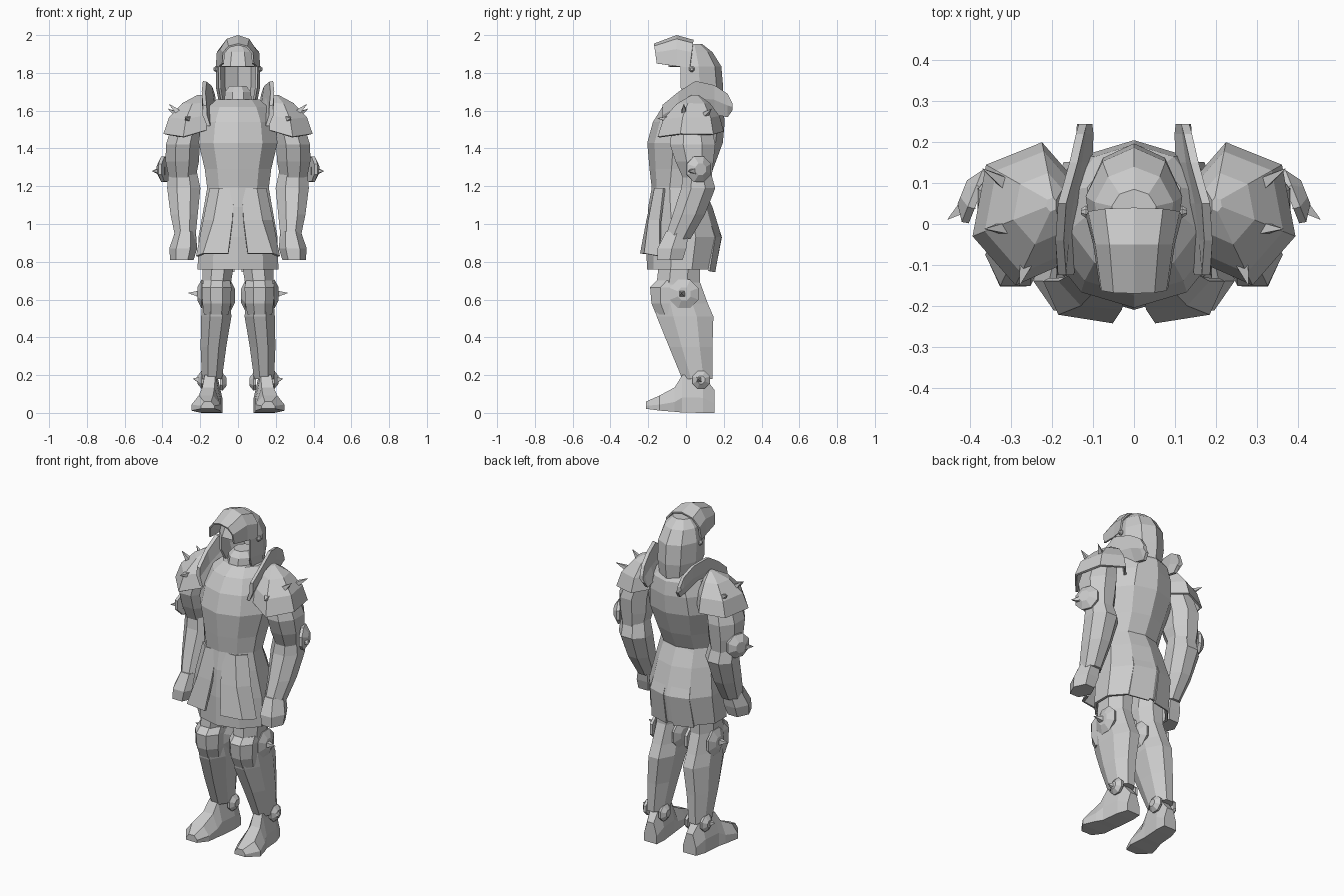
import bpy, bmesh
from math import sin, cos, pi
from mathutils import Vector


def skin(name, rows, closed=True, caps=True, mirror=False, thick=0, drop=None):
    """Bridge rows of points into a flat-faced surface."""
    bm = bmesh.new()
    vs = [[bm.verts.new(p) for p in r] for r in rows]
    n = len(rows[0])
    for i in range(len(rows) - 1):
        for j in range(n if closed else n - 1):
            if drop and drop(i, j):
                continue
            k = (j + 1) % n
            bm.faces.new((vs[i][j], vs[i][k], vs[i + 1][k], vs[i + 1][j]))
    if closed and caps in (True, 'start'):
        bm.faces.new(vs[0])
    if closed and caps in (True, 'end'):
        bm.faces.new(vs[-1])
    bmesh.ops.recalc_face_normals(bm, faces=bm.faces)
    me = bpy.data.meshes.new(name)
    bm.to_mesh(me)
    bm.free()
    ob = bpy.data.objects.new(name, me)
    bpy.context.collection.objects.link(ob)
    if thick:
        s = ob.modifiers.new("Thickness", 'SOLIDIFY')
        s.thickness = thick
        s.offset = -1
    if mirror:
        ob.modifiers.new("Mirror", 'MIRROR')
    return ob


def ring(cx, cy, z, rx, ry, n=8, start=pi / 8):
    """Horizontal polygon ring."""
    k = 1 / cos(pi / n) if n == 8 else 1
    return [(cx + rx * k * cos(start + 2 * pi * i / n),
             cy + ry * k * sin(start + 2 * pi * i / n), z) for i in range(n)]


def loft(name, data, n=8, start=pi / 8, **kw):
    return skin(name, [ring(*d, n, start) for d in data], **kw)


def turned(name, base, tip, stations, n):
    """Rings around the axis base-tip; stations are (fraction, radius)."""
    a, b = Vector(base), Vector(tip)
    q = (b - a).to_track_quat('Z', 'Y')
    rows = [[a.lerp(b, t) + q @ Vector((r * cos(2 * pi * (i + .5) / n), r * sin(2 * pi * (i + .5) / n), 0))
             for i in range(n)] for t, r in stations]
    return skin(name, rows, mirror=True)


def spike(name, base, tip, r=.021):
    turned(name, base, tip, [(0, r), (1, .001)], 4)


def disk(name, base, tip, r):
    turned(name, base, tip, [(0, r * .95), (.4, r), (1, r * .45)], 8)


# Breastplate
loft("breastplate", [
    (0, -.045, 1.18, .17, .135), (0, -.025, 1.29, .185, .168),
    (0, -.005, 1.43, .22, .2), (0, .015, 1.54, .205, .19),
    (0, .035, 1.62, .165, .16), (0, .055, 1.66, .12, .11)], n=10, start=pi / 10)

# Skirt and its front and back plates
loft("skirt", [
    (0, -.045, 1.2, .17, .135), (0, -.03, 1.09, .19, .17),
    (0, -.01, .93, .22, .2), (0, -.025, .76, .225, .182)],
    n=10, start=pi / 10, caps='start', thick=.015)
skin("front_skirt_plate", [
    [(.02, -.172, 1.19), (.1, -.168, 1.19), (.15, -.12, 1.19)],
    [(.03, -.21, 1.02), (.13, -.2, 1.02), (.185, -.14, 1.02)],
    [(.052, -.243, .845), (.185, -.222, .845), (.222, -.14, .83)]],
    closed=False, mirror=True, thick=.015)
skin("back_skirt_plate", [
    [(.012, .09, 1.19), (.1, .07, 1.19)],
    [(.02, .188, .93), (.13, .155, .93)],
    [(.022, .155, .745), (.14, .125, .75)]], closed=False, mirror=True, thick=.01)

# Helmet with an open face
loft("helmet", [
    (0, .07, 1.63, .1, .115), (0, .047, 1.72, .118, .15), (0, .042, 1.835, .12, .145),
    (0, .035, 1.91, .098, .105), (0, .035, 1.953, .055, .05)],
    n=9, start=pi / 2, caps='end', thick=.012, drop=lambda i, j: i < 2 and j in (3, 4, 5))


def arch(y, w, z0, z1, dy=0):
    half = [(w, 0), (w * .95, .55), (w * .6, .88)]
    pts = half + [(0, 1)] + [(-x, t) for x, t in reversed(half)]
    return [(x, y + dy * t, z0 + (z1 - z0) * t) for x, t in pts]


# Raised visor
skin("visor", [arch(-.155, .084, 1.85, 1.955, -.015), arch(-.05, .1, 1.835, 2.0),
               arch(.02, .118, 1.83, 1.975, .02)], closed=False, thick=.01)
disk("visor_pivot", (.11, .03, 1.82), (.13, .03, 1.82), .016)

# Neck and chin guard
loft("chin_guard", [(0, .045, 1.6, .07, .09), (0, .04, 1.66, .072, .085),
                    (0, .04, 1.7, .068, .075), (0, .045, 1.73, .045, .05)])

# Shoulder plates: rim outline narrowing to the apex
rim = [(.395, -.03, 1.478), (.362, .145, 1.475), (.225, .2, 1.49),
       (.155, .12, 1.5), (.155, -.09, 1.5), (.29, -.15, 1.462)]
apex = Vector((.195, .05, 1.685))
skin("pauldron", [[(x + (apex.x - x) * t, y + (apex.y - y) * t, z + (apex.z - z) * h) for x, y, z in rim]
                  for t, h in [(0, 0), (.15, .42), (.5, .78), (.9, .99)]],
     caps='end', mirror=True, thick=.012)
for base, tip in [((.265, -.1, 1.555), (.28, -.15, 1.56)),
                  ((.315, -.01, 1.59), (.365, -.012, 1.635)),
                  ((.315, .1, 1.575), (.37, .135, 1.61))]:
    spike("shoulder_spike", base, tip)

# Raised neck guards: thin leaf sections swept front to back
guard = [(-.125, .165, 1.52, .186, 1.63), (-.04, .15, 1.55, .192, 1.7),
         (.05, .135, 1.58, .186, 1.757), (.15, .12, 1.58, .158, 1.735),
         (.22, .117, 1.565, .142, 1.69), (.245, .12, 1.6, .135, 1.64)]
skin("neck_guard", [[(a, y, b), ((a + c) / 2 + .012, y, (b + d) / 2), (c, y, d),
                     (c - .02, y, d - .004), ((a + c) / 2 - .012, y, (b + d) / 2), (a - .018, y, b)]
                    for y, a, b, c, d in guard], mirror=True)

# Arms
loft("upper_arm", [
    (.26, .03, 1.55, .08, .1), (.292, .035, 1.42, .09, .12),
    (.295, .045, 1.33, .088, .1), (.295, .06, 1.24, .07, .075)], mirror=True)
loft("forearm", [
    (.295, .055, 1.31, .07, .065), (.287, .065, 1.19, .088, .09),
    (.285, .015, 1.05, .072, .085), (.278, -.045, .92, .052, .068)], mirror=True)
loft("fist", [
    (.278, -.045, .96, .055, .07), (.29, -.075, .87, .074, .088),
    (.297, -.085, .81, .062, .078)], n=6, start=0, mirror=True)
disk("elbow_disk", (.38, .062, 1.29), (.42, .078, 1.29), .074)
spike("elbow_spike", (.4, .055, 1.28), (.456, .011, 1.28), .03)

# Legs
loft("leg", [
    (.11, -.02, .98, .085, .12), (.105, -.035, .78, .083, .11),
    (.112, -.04, .69, .075, .115), (.115, -.025, .58, .075, .14),
    (.115, -.005, .51, .08, .15), (.13, .025, .35, .068, .115),
    (.138, .06, .18, .053, .08)], mirror=True)
loft("knee_guard", [
    (.112, -.065, .7, .07, .09), (.113, -.095, .665, .078, .095),
    (.113, -.1, .58, .075, .083), (.115, -.08, .52, .065, .078)], mirror=True)
for part, y, z, r, outer, inner, tip in [("knee", -.01, .63, .082, .19, .04, .265),
                                         ("ankle", .08, .175, .05, .19, .085, .238)]:
    disk(part + "_disk", (outer - .01, y, z), (outer + .025, y, z), r)
    disk(part + "_inner_disk", (inner + .01, y, z - .01), (inner - .025, y, z - .01), r)
    spike(part + "_spike", (outer + .01, y - .01, z), (tip, y - .015, z + .005), .026)

# Armoured shoes: sections along y, turned slightly outward
shoe = [(.152, .13, .042, 0, .12), (.09, .138, .055, 0, .2), (-.02, .148, .056, .002, .2),
        (-.06, .157, .064, .006, .135), (-.14, .17, .076, .012, .092), (-.212, .16, .036, .022, .06)]
skin("shoe", [[(c - h, y, a), (c + h, y, a), (c + h, y, a + .4 * (b - a)), (c + .5 * h, y, b),
               (c - .5 * h, y, b), (c - h, y, a + .4 * (b - a))] for y, c, h, a, b in shoe], mirror=True)
